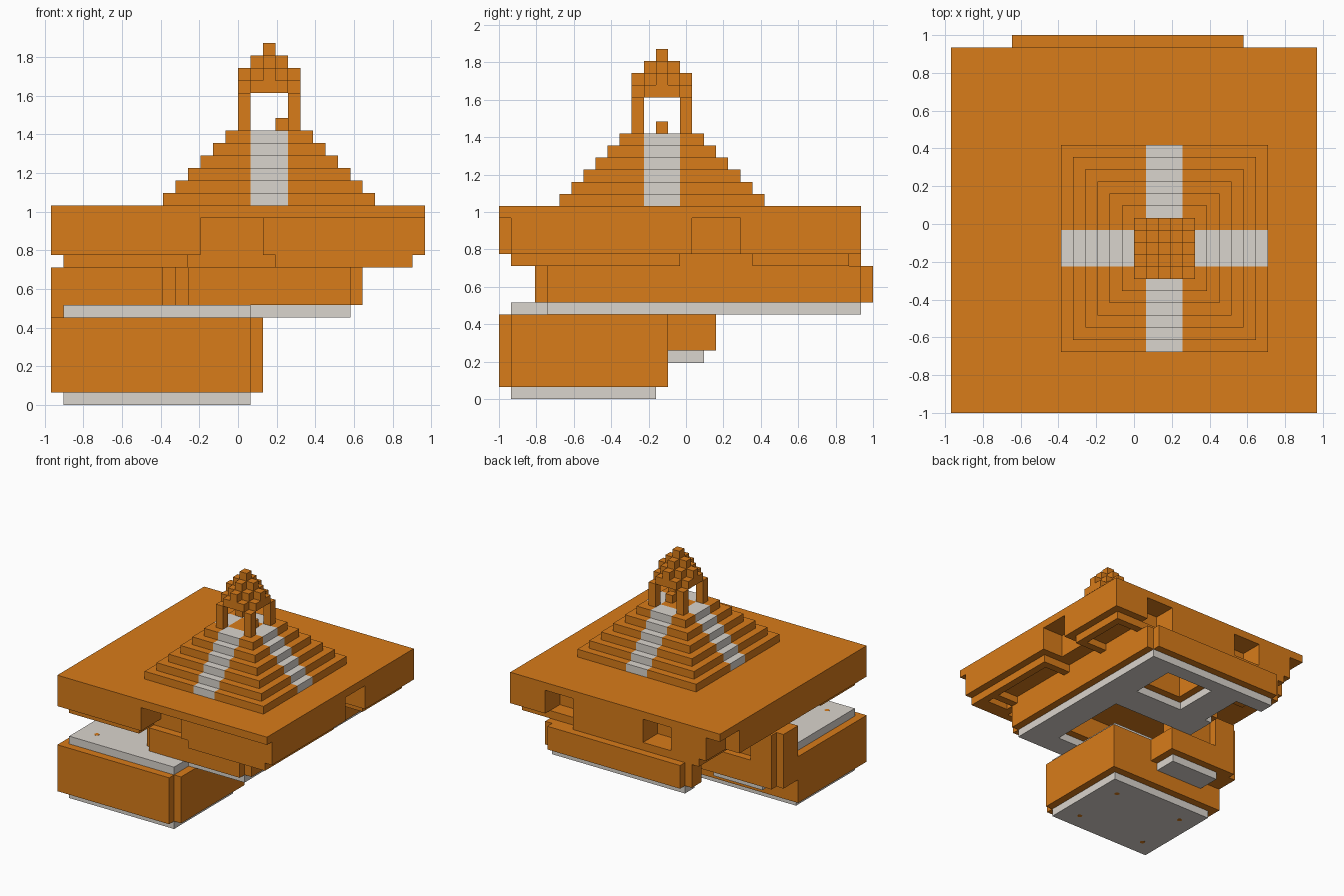
import bpy, bmesh
from mathutils import Matrix, Vector

cube = bpy.data.objects.get("Cube")
if cube:
    bpy.data.objects.remove(cube, do_unlink=True)

U = 2 / 31  # one block


def material(name, rgb):
    m = bpy.data.materials.new(name)
    m.use_nodes = True
    m.diffuse_color = (*rgb, 1)
    m.node_tree.nodes["Principled BSDF"].inputs["Base Color"].default_value = (*rgb, 1)
    return m


ORANGE = material("burnt orange", (0.69, 0.2, 0.01))
GREY = material("warm light grey", (0.7, 0.66, 0.61))


def finish(name, bm, mat):
    me = bpy.data.meshes.new(name)
    bm.to_mesh(me)
    bm.free()
    me.materials.append(mat)
    ob = bpy.data.objects.new(name, me)
    bpy.context.scene.collection.objects.link(ob)
    return ob


def blocks(name, mat, boxes):
    """Join boxes given as x0, x1, y0, y1, z0, z1 in block units."""
    bm = bmesh.new()
    for x0, x1, y0, y1, z0, z1 in boxes:
        size = Vector((x1 - x0, y1 - y0, z1 - z0)) * U
        mid = Vector(((x0 + x1) / 2 - 15, (y0 + y1) / 2 - 15.5, (z0 + z1) / 2)) * U
        bmesh.ops.create_cube(bm, size=1, matrix=Matrix.Translation(mid) @ Matrix.Diagonal((*size, 1)))
    return finish(name, bm, mat)


def cut(ob, boxes):
    for b in boxes:
        cutter = blocks(ob.name + "_cutter", ORANGE, [b])
        cutter.hide_render = True
        cutter.hide_viewport = True
        cutter.hide_set(True)
        mod = ob.modifiers.new("opening", "BOOLEAN")
        mod.operation = "DIFFERENCE"
        mod.solver = "EXACT"
        mod.object = cutter


# Lowest chamber
blocks("lower_floor", GREY, [(1, 16, 1, 13, 0, 1)])
blocks("lower_chamber", ORANGE, [(0, 16, 0, 14, 1, 7), (16, 17, 1, 14, 1, 7)])
blocks("lower_ceiling", GREY, [(1, 16, 1, 13, 7, 8)])

# Small round floor lights
bm = bmesh.new()
for z in (0, 8 * U):
    for x in (-0.1, -0.75):
        for y in (-0.33, -0.79):
            bmesh.ops.create_cone(bm, cap_ends=True, segments=16, radius1=0.02, radius2=0.02,
                                  depth=0.002, matrix=Matrix.Translation((x, y, z)))
finish("floor_lights", bm, ORANGE)

# Stairwell between the lower and middle levels
blocks("stairwell_floor", GREY, [(3, 10, 14, 17, 3, 4)])
blocks("stairwell_landing", ORANGE, [(2, 11, 14, 18, 4, 7)])
blocks("stairwell_tower", ORANGE, [(0, 4, 14, 17, 4, 11), (1, 4, 17, 18, 4, 11),
                                   (4, 9, 14, 17, 7, 11)])

# Middle level passages: floor slabs with wider walls and notched corners above
passages = [(20, 24, 4, 30), (5, 24, 28, 30), (9, 13, 18, 30),
            (8, 20, 18, 22), (11, 24, 4, 7)]
blocks("passage_floors", GREY, [(*p, 7, 8) for p in passages])
walls = []
for x0, x1, y0, y1 in passages:
    walls += [(x0 - 1, x1 + 1, y0, y1, 8, 11), (x0, x1, y0 - 1, y1 + 1, 8, 11)]
blocks("passage_walls", ORANGE, walls)

# Shallow footings below the great platform
blocks("platform_footing", ORANGE, [(5, 25, 4, 29, 11, 12)])
blocks("back_footing", ORANGE, [(3, 21, 22, 30, 11, 12)])
for name, pad in {"front_left_footing": (1, 11, 1, 8), "front_right_footing": (18, 29, 1, 5),
                  "right_front_footing": (24, 29, 2, 15),
                  "right_back_footing": (24, 29, 21, 29)}.items():
    x0, x1, y0, y1 = pad
    ob = blocks(name, ORANGE, [(*pad, 11, 12)])
    cut(ob, [(x0 + 1, x1 - 1, y0 + 1, y1 - 1, 10.5, 11.9)])

# Great platform with doorways, a recessed front wall and an overhanging back corner
platform = blocks("great_platform", ORANGE, [(0, 30, 0, 30, 12, 16)])
cut(platform, [(12, 17, -1, 4, 11.5, 15), (16.5, 31, -1, 1, 11.5, 15),
               (27, 31, 16, 20, 11.5, 15), (21, 25, 27, 31, 11.5, 15),
               (7, 11, 27, 31, 11.5, 15), (-1, 2, 26, 31, 11.5, 15)])

# Stepped pyramid with a stair up each side
CX, CY = 17.5, 13.5
tiers, stairs = [], []
for step in range(6):
    r = 8.5 - step
    z0, z1 = 16 + step, 17 + step
    for sx in (-1, 1):
        for sy in (-1, 1):
            xs = sorted((CX + sx * 1.5, CX + sx * r))
            ys = sorted((CY + sy * 1.5, CY + sy * r))
            tiers.append((*xs, *ys, z0, z1))
    for s in (-1, 1):
        a, b = sorted((s * 1.5, s * r))
        stairs.append((CX + a, CX + b, CY - 1.5, CY + 1.5, z0, z1))
        stairs.append((CX - 1.5, CX + 1.5, CY + a, CY + b, z0, z1))
blocks("pyramid_tiers", ORANGE, tiers)
blocks("pyramid_stairs", GREY, stairs)
blocks("shrine_floor", ORANGE, [(16, 19, 12, 15, 16, 22)])
blocks("shrine_altar", ORANGE, [(18, 19, 13, 14, 22, 23)])

# Shrine posts and the stepped roof
blocks("shrine_posts", ORANGE, [(x, x + 1, y, y + 1, 22, 25) for x in (15, 19) for y in (11, 15)])
roof = []
for i in range(-2, 3):
    for j in range(-2, 3):
        top = 29 - abs(i) - abs(j)
        if top > 25:
            roof.append((17 + i, 18 + i, 13 + j, 14 + j, 25, top))
blocks("shrine_roof", ORANGE, roof)
